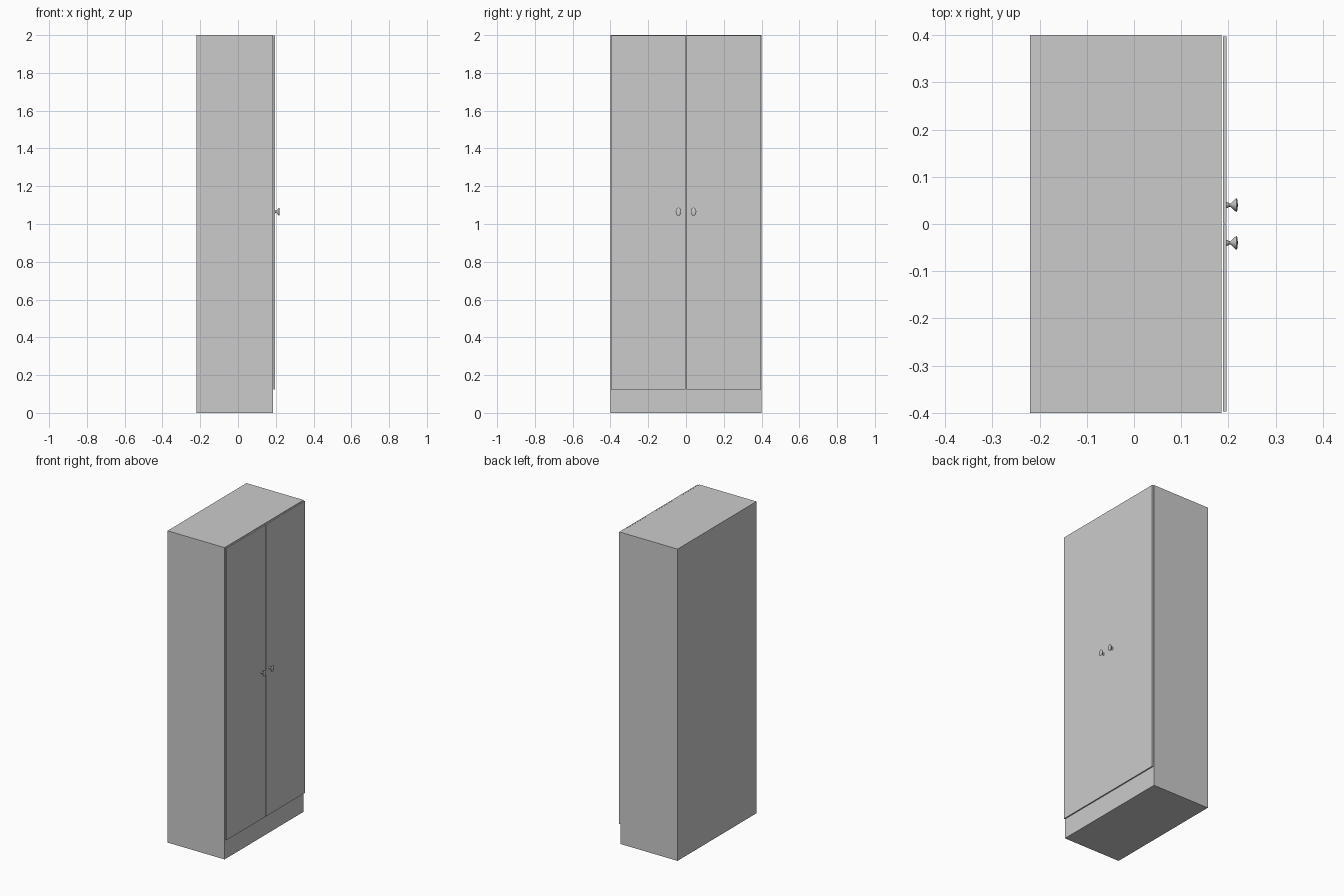
import bpy, bmesh, math

if "Cube" in bpy.data.objects:
    bpy.data.objects.remove(bpy.data.objects["Cube"])


def box(name, lo, hi):
    bm = bmesh.new()
    bmesh.ops.create_cube(bm, size=1)
    for v in bm.verts:
        v.co = [(a + b) / 2 + c * (b - a) for a, b, c in zip(lo, hi, v.co)]
    mesh = bpy.data.meshes.new(name)
    bm.to_mesh(mesh)
    bm.free()
    obj = bpy.data.objects.new(name, mesh)
    bpy.context.collection.objects.link(obj)
    return obj


def knob(name, y, z, profile, sides=24, stretch=1.5):
    # Oval knob turned around the x axis from (x, radius) points
    bm = bmesh.new()
    rings = []
    for x, r in profile:
        rings.append([bm.verts.new((x,
                                    y + r * math.cos(i * math.tau / sides),
                                    z + r * stretch * math.sin(i * math.tau / sides)))
                      for i in range(sides)])
    for a, b in zip(rings, rings[1:]):
        for i in range(sides):
            j = (i + 1) % sides
            bm.faces.new((a[i], a[j], b[j], b[i]))
    bm.faces.new(rings[0])
    bm.faces.new(rings[-1])
    bmesh.ops.recalc_face_normals(bm, faces=bm.faces)
    mesh = bpy.data.meshes.new(name)
    bm.to_mesh(mesh)
    bm.free()
    obj = bpy.data.objects.new(name, mesh)
    bpy.context.collection.objects.link(obj)
    bpy.ops.object.select_all(action='DESELECT')
    obj.select_set(True)
    bpy.context.view_layer.objects.active = obj
    bpy.ops.object.shade_smooth_by_angle(angle=math.radians(40))


# Cabinet body, including the plinth below the doors
box("cabinet_body", (-0.22, -0.4, 0), (0.185, 0.4, 2))

# Pair of doors with a thin gap between them, each with a flared knob
knob_profile = [(0.195, 0.007), (0.198, 0.006), (0.202, 0.0035), (0.205, 0.004),
                (0.210, 0.009), (0.215, 0.0135), (0.217, 0.0143),
                (0.2185, 0.0125), (0.2195, 0.007), (0.2198, 0.002)]
for side, s in (("left", -1), ("right", 1)):
    y0, y1 = sorted((s * 0.0015, s * 0.397))
    box(side + "_door", (0.188, y0, 0.125), (0.196, y1, 1.998))
    knob(side + "_knob", s * 0.04, 1.065, knob_profile)
